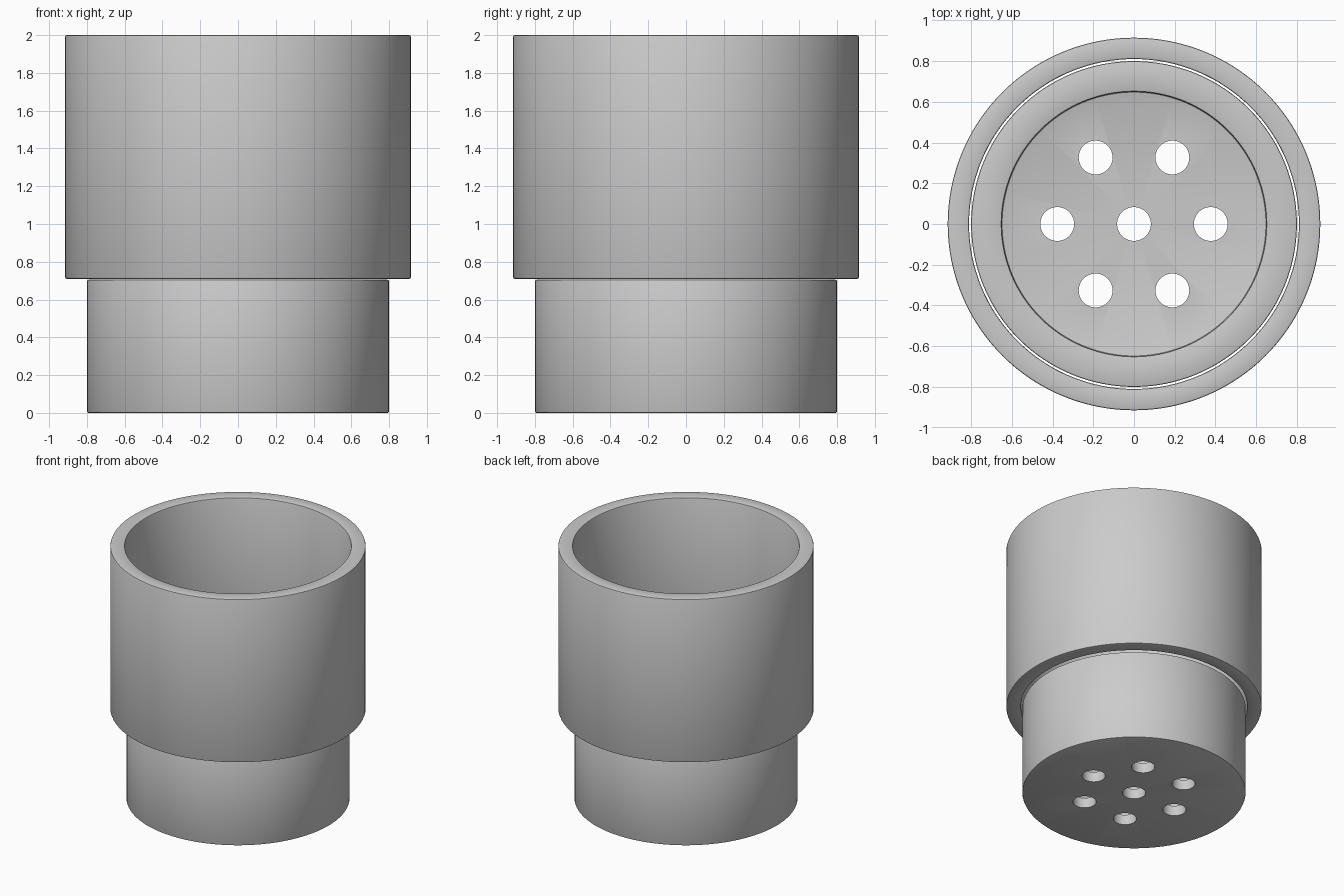
import bpy
import bmesh
from math import cos, sin, pi, radians

cube = bpy.data.objects.get("Cube")
if cube:
    bpy.data.objects.remove(cube, do_unlink=True)

# Plain grey for every part
grey = bpy.data.materials.new("light_grey")
grey.use_nodes = True
colour = (0.6, 0.6, 0.6, 1)
grey.diffuse_color = colour
grey.node_tree.nodes["Principled BSDF"].inputs["Base Color"].default_value = colour


def activate(obj):
    bpy.ops.object.select_all(action="DESELECT")
    obj.select_set(True)
    bpy.context.view_layer.objects.active = obj


def lathe(name, profile, closed, bevel):
    """Spin an (r, z) profile around the z axis and soften its rims."""
    bm = bmesh.new()
    verts = [bm.verts.new((r, 0, z)) for r, z in profile]
    edges = [bm.edges.new(pair) for pair in zip(verts, verts[1:])]
    if closed:
        edges.append(bm.edges.new((verts[-1], verts[0])))
    bmesh.ops.spin(bm, geom=verts + edges, cent=(0, 0, 0), axis=(0, 0, 1),
                   angle=2 * pi, steps=128)
    bmesh.ops.remove_doubles(bm, verts=bm.verts, dist=0.0001)
    bmesh.ops.recalc_face_normals(bm, faces=bm.faces)
    mesh = bpy.data.meshes.new(name)
    bm.to_mesh(mesh)
    bm.free()
    obj = bpy.data.objects.new(name, mesh)
    bpy.context.collection.objects.link(obj)
    mesh.materials.append(grey)
    activate(obj)
    mod = obj.modifiers.new("soft_rims", "BEVEL")
    mod.width = bevel
    mod.segments = 2
    mod.limit_method = "ANGLE"
    mod.angle_limit = radians(40)
    bpy.ops.object.modifier_apply(modifier=mod.name)
    return obj


# Wide upper sleeve, open at both ends
sleeve = lathe("upper_sleeve",
               [(0.915, 0.71), (0.915, 2), (0.81, 2), (0.81, 0.71)],
               True, 0.008)

# Narrow lower cup with a thick wall and a floor
floor = 0.08
cup = lathe("lower_cup",
            [(0, 0), (0.8, 0), (0.8, 0.705), (0.65, 0.705), (0.65, floor), (0, floor)],
            False, 0.008)

# Drain holes: one in the middle and six around it
centres = [(0, 0)] + [(0.377 * cos(i * pi / 3), 0.377 * sin(i * pi / 3)) for i in range(6)]
for x, y in centres:
    bpy.ops.mesh.primitive_cylinder_add(vertices=48, radius=0.083, depth=0.4,
                                        location=(x, y, floor / 2))
    cutter = bpy.context.object
    cutter.name = "hole_cutter"
    cutter.hide_render = True
    cutter.data.materials.append(grey)
    activate(cup)
    cut = cup.modifiers.new("drain_hole", "BOOLEAN")
    cut.operation = "DIFFERENCE"
    cut.solver = "EXACT"
    cut.object = cutter
    bpy.ops.object.modifier_apply(modifier=cut.name)
    bpy.data.objects.remove(cutter, do_unlink=True)

# Smooth walls, crisp rims
for obj in (sleeve, cup):
    activate(obj)
    bpy.ops.object.shade_smooth_by_angle(angle=radians(30))
